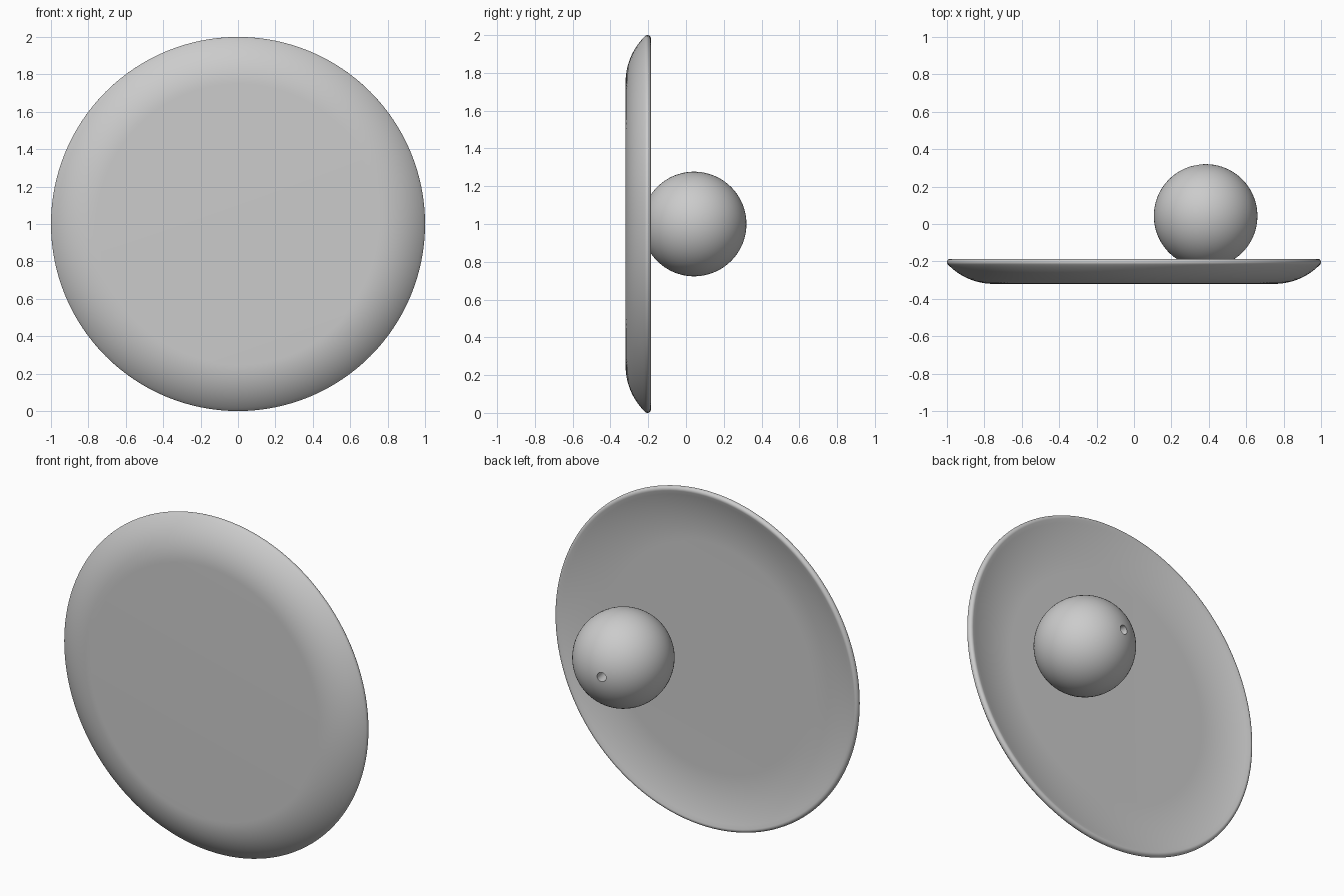
import bpy, bmesh, math
from mathutils import Vector, Matrix

cube = bpy.data.objects.get("Cube")
if cube:
    bpy.data.objects.remove(cube, do_unlink=True)

mat = bpy.data.materials.new("light_grey")
mat.use_nodes = True
mat.diffuse_color = (0.6, 0.6, 0.6, 1)
mat.node_tree.nodes["Principled BSDF"].inputs["Base Color"].default_value = (0.6, 0.6, 0.6, 1)


def arc(cx, cy, radius, start, end, steps):
    angles = [math.radians(start + (end - start) * i / steps) for i in range(steps + 1)]
    return [(cx + radius * math.cos(a), cy + radius * math.sin(a)) for a in angles]


def lathe(name, profile, steps, matrix):
    """Turn a (radius, height) profile about z, then place it."""
    bm = bmesh.new()
    points = [bm.verts.new((r, 0, h)) for r, h in profile]
    edges = [bm.edges.new(pair) for pair in zip(points, points[1:])]
    bmesh.ops.spin(bm, geom=points + edges, cent=(0, 0, 0), axis=(0, 0, 1),
                   angle=math.tau, steps=steps, use_merge=True)
    bmesh.ops.remove_doubles(bm, verts=bm.verts, dist=0.0001)
    bmesh.ops.recalc_face_normals(bm, faces=bm.faces)
    bmesh.ops.transform(bm, matrix=matrix, verts=bm.verts)
    mesh = bpy.data.meshes.new(name)
    bm.to_mesh(mesh)
    bm.free()
    mesh.materials.append(mat)
    obj = bpy.data.objects.new(name, mesh)
    bpy.context.collection.objects.link(obj)
    bpy.ops.object.select_all(action='DESELECT')
    obj.select_set(True)
    bpy.context.view_layer.objects.active = obj
    bpy.ops.object.shade_smooth_by_angle(angle=math.radians(35))


def facing(direction):
    return Vector(direction).to_track_quat('Z', 'Y').to_matrix().to_4x4()


# Upright dish: rounded underside, rounded lip and a shallow hollow, open to the back
BOTTOM, FLOOR = -0.32, -0.235
BEND, LIP, SLOPE = 0.34, 0.018, 18
lip_y = -0.204
bend_y = BOTTOM + BEND
lip_angle = math.degrees(math.asin((lip_y - bend_y) / (BEND - LIP)))
lip_r = 1 - LIP
bend_r = lip_r - (BEND - LIP) * math.cos(math.radians(lip_angle))

# The hollow is an arc that leaves the lip at SLOPE and runs out flat on the floor
lip_arc = arc(lip_r, lip_y, LIP, lip_angle, 90 + SLOPE, 10)
slope = math.radians(SLOPE)
hollow = (lip_arc[-1][1] - FLOOR) / (1 - math.cos(slope))
hollow_r = lip_arc[-1][0] - hollow * math.sin(slope)

profile = [(0, BOTTOM)]
profile += arc(bend_r, bend_y, BEND, -90, lip_angle, 14)
profile += lip_arc[1:]
profile += arc(hollow_r, FLOOR + hollow, hollow, SLOPE - 90, -90, 14)[1:]
profile += [(0, FLOOR)]
lathe("dish", profile, 128, Matrix.Translation((0, 0, 1)) @ facing((0, 1, 0)))

# Ball resting on the dish floor, with a small drilled hole on its back
RADIUS, HOLE, DEPTH = 0.277, 0.027, 0.16
edge = math.degrees(math.acos(HOLE / RADIUS))
profile = arc(0, 0, RADIUS, -90, edge, 40)
profile += [(HOLE, RADIUS - DEPTH), (0, RADIUS - DEPTH)]
lathe("ball", profile, 64, Matrix.Translation((0.383, 0.043, 1)) @ facing((-0.17, 1, 0)))
